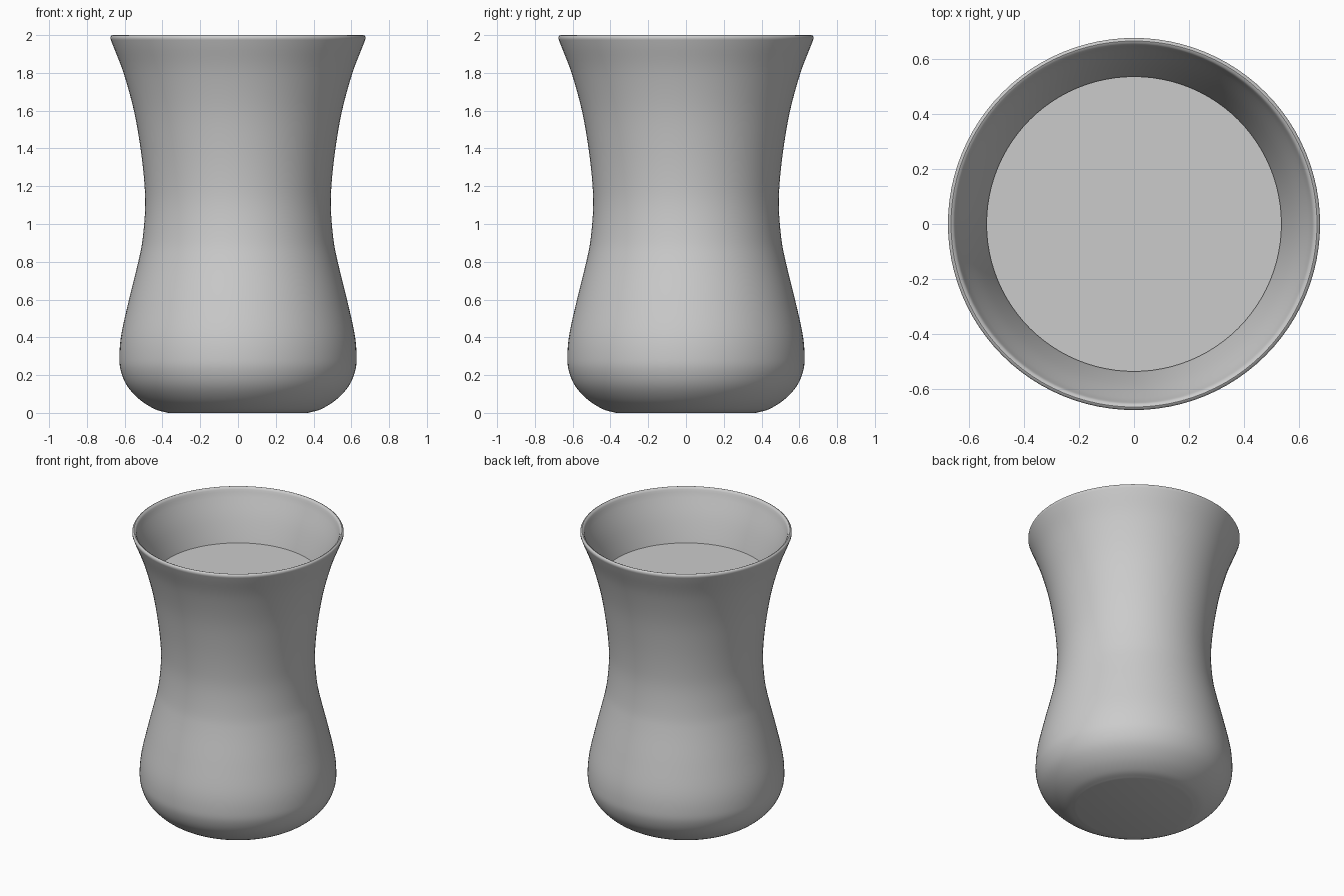
import bpy, math
from mathutils import Vector

if "Cube" in bpy.data.objects:
    bpy.data.objects.remove(bpy.data.objects["Cube"])


def smooth_curve(points, steps=5):
    """Catmull-Rom curve through (radius, height) points."""
    p = [Vector(q) for q in points]
    p = [2 * p[0] - p[1]] + p + [2 * p[-1] - p[-2]]
    out = []
    for i in range(1, len(p) - 2):
        a, b, c, d = p[i - 1:i + 3]
        for s in range(steps):
            t = s / steps
            out.append(0.5 * (2 * b + (c - a) * t + (2 * a - 5 * b + 4 * c - d) * t * t
                              + (3 * b - a - 3 * c + d) * t ** 3))
    return out + [p[-2]]


def lathe(name, profile, segs=96):
    """Revolve a profile around z; both ends are capped with a disc."""
    verts, faces = [], []
    for r, z in profile:
        for k in range(segs):
            a = 2 * math.pi * k / segs
            verts.append((r * math.cos(a), r * math.sin(a), z))
    for i in range(len(profile) - 1):
        for k in range(segs):
            n = (k + 1) % segs
            faces.append((i * segs + k, i * segs + n, (i + 1) * segs + n, (i + 1) * segs + k))
    last = (len(profile) - 1) * segs
    faces.append(tuple(reversed(range(segs))))
    faces.append(tuple(range(last, last + segs)))
    mesh = bpy.data.meshes.new(name)
    mesh.from_pydata(verts, [], faces)
    mesh.update()
    obj = bpy.data.objects.new(name, mesh)
    bpy.context.collection.objects.link(obj)
    bpy.ops.object.select_all(action='DESELECT')
    obj.select_set(True)
    bpy.context.view_layer.objects.active = obj
    bpy.ops.object.shade_smooth_by_angle(angle=math.radians(40))
    return obj


# Glass: waisted outer wall, rounded lip, thin inner wall down to a floor
outer = smooth_curve([(0.37, 0.0), (0.44, 0.02), (0.52, 0.07), (0.585, 0.14), (0.62, 0.22),
                      (0.628, 0.30), (0.617, 0.42), (0.577, 0.60), (0.528, 0.80),
                      (0.505, 0.92), (0.492, 1.08), (0.496, 1.22), (0.516, 1.40),
                      (0.551, 1.60), (0.606, 1.80), (0.66, 1.94), (0.675, 1.98)])
lip = [Vector(q) for q in [(0.675, 1.99), (0.671, 1.997), (0.664, 2.0),
                           (0.655, 1.996), (0.649, 1.985)]]
inner = smooth_curve([(0.645, 1.97), (0.58, 1.80), (0.523, 1.60), (0.487, 1.40),
                      (0.466, 1.22), (0.462, 1.08), (0.475, 0.92), (0.498, 0.80),
                      (0.547, 0.60), (0.587, 0.42), (0.598, 0.30), (0.58, 0.21),
                      (0.51, 0.11), (0.43, 0.06), (0.36, 0.05)])
lathe("glass", outer + lip + inner)

# Drink: fills the inner wall up to the level surface
level = 1.66
fill = [Vector((p.x - 0.003, p.y + 0.003)) for p in reversed(inner) if p.y < level - 0.02]
lathe("drink", fill + [Vector((0.535, level))])
